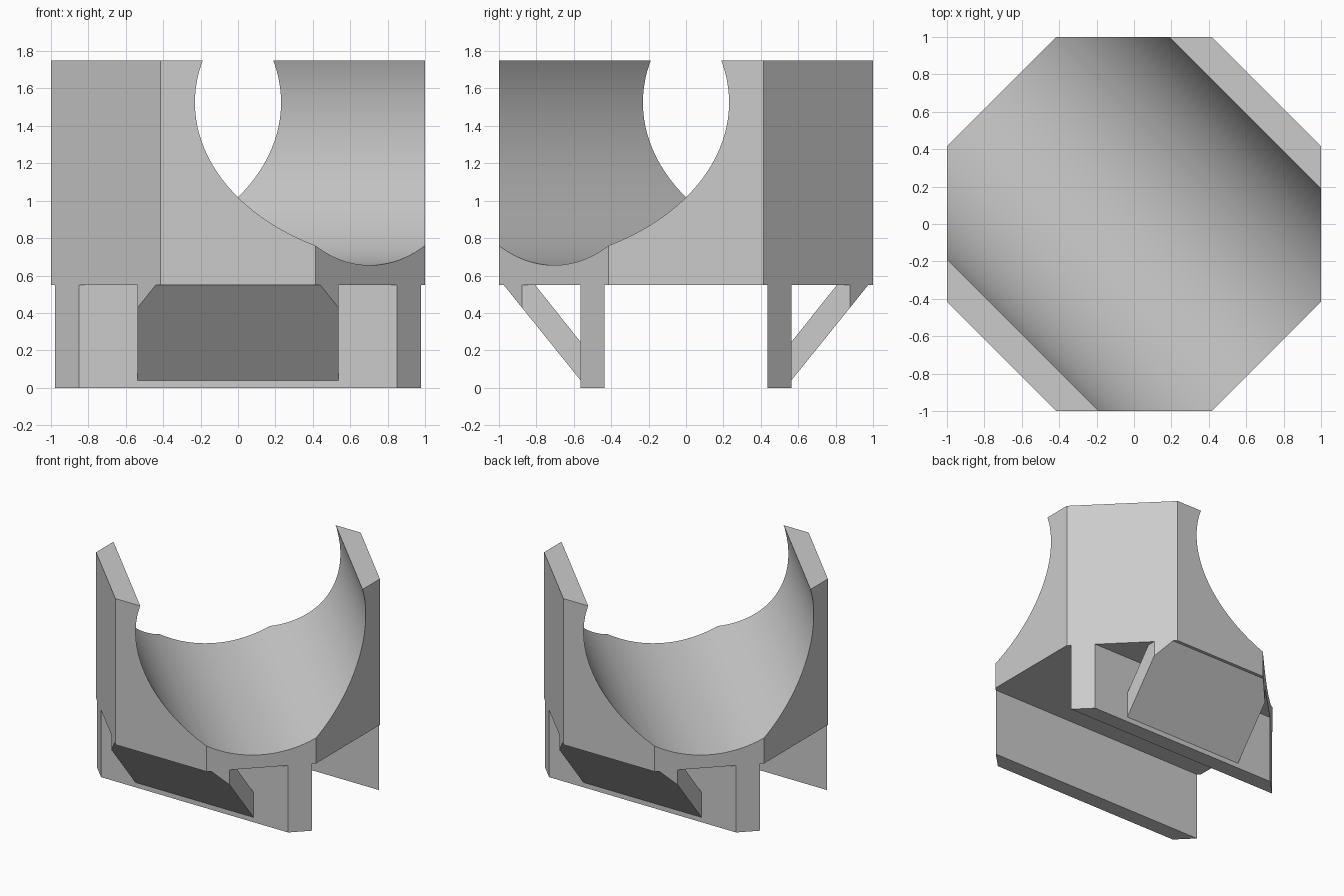
import bpy, bmesh, math
from mathutils import Vector, Matrix

cube = bpy.data.objects.get("Cube")
if cube:
    bpy.data.objects.remove(cube, do_unlink=True)

FLOOR, TOP = 0.55, 1.75          # block underside and rim
RADIUS, AXIS_Z = 0.87, 1.525     # trough
LEG_IN, LEG_OUT = 0.436, 0.564   # leg plate faces

grey = bpy.data.materials.new("plain grey")
grey.use_nodes = True
colour = (0.6, 0.6, 0.6, 1)
grey.diffuse_color = colour
grey.node_tree.nodes["Principled BSDF"].inputs["Base Color"].default_value = colour


def make_object(name, bm):
    bmesh.ops.recalc_face_normals(bm, faces=bm.faces)
    mesh = bpy.data.meshes.new(name)
    bm.to_mesh(mesh)
    bm.free()
    mesh.materials.append(grey)
    obj = bpy.data.objects.new(name, mesh)
    bpy.context.collection.objects.link(obj)
    return obj


def prism(points, depth):
    """Extrude a closed outline along the depth vector."""
    bm = bmesh.new()
    face = bm.faces.new([bm.verts.new(p) for p in points])
    ext = bmesh.ops.extrude_face_region(bm, geom=[face])
    moved = [g for g in ext["geom"] if isinstance(g, bmesh.types.BMVert)]
    bmesh.ops.translate(bm, verts=moved, vec=depth)
    bmesh.ops.recalc_face_normals(bm, faces=bm.faces)
    return bm


def clip_to_octagon(bm):
    """Trim a part on the diagonal sides of the octagon."""
    for sx in (-1, 1):
        for sy in (-1, 1):
            normal = Vector((sx, sy, 0)).normalized()
            cut = bmesh.ops.bisect_plane(
                bm, geom=bm.verts[:] + bm.edges[:] + bm.faces[:],
                plane_co=normal, plane_no=normal, clear_outer=True)
            rim = [g for g in cut["geom_cut"] if isinstance(g, bmesh.types.BMEdge)]
            if rim:
                bmesh.ops.holes_fill(bm, edges=rim, sides=0)
    return bm


def side_prism(name, profile, half_width, side):
    """Extrude a (y, z) profile across x, on the front or back side."""
    points = [(-half_width, side * y, z) for y, z in profile]
    return make_object(name, clip_to_octagon(prism(points, (2 * half_width, 0, 0))))


# Octagonal block
corner = 1 / math.cos(math.pi / 8)
angles = [math.pi / 8 + i * math.pi / 4 for i in range(8)]
outline = [(corner * math.cos(a), corner * math.sin(a), FLOOR) for a in angles]
block = make_object("cradle_block", prism(outline, (0, 0, TOP - FLOOR)))

# Diagonal round trough cut through the block
bm = bmesh.new()
turn = Matrix.Rotation(-math.pi / 4, 4, 'Z') @ Matrix.Rotation(math.pi / 2, 4, 'Y')
bmesh.ops.create_cone(bm, cap_ends=True, segments=128, radius1=RADIUS, radius2=RADIUS,
                      depth=4, matrix=Matrix.Translation((0, 0, AXIS_Z)) @ turn)
cutter = make_object("trough_cutter", bm)
cutter.hide_render = True
mod = block.modifiers.new("trough", 'BOOLEAN')
mod.operation, mod.solver, mod.object = 'DIFFERENCE', 'EXACT', cutter
bpy.context.view_layer.objects.active = block
block.select_set(True)
bpy.ops.object.modifier_apply(modifier=mod.name)
bpy.data.objects.remove(cutter, do_unlink=True)
bpy.ops.object.shade_smooth_by_angle(angle=math.radians(20))

# Leg plates and sloping braces, front and back
leg = [(LEG_IN, 0), (LEG_OUT, 0), (LEG_OUT, FLOOR), (LEG_IN, FLOOR)]
brace = [(LEG_OUT, 0.04), (0.975, FLOOR), (0.807, FLOOR), (LEG_OUT, 0.245)]
for label, side in (("front", -1), ("back", 1)):
    side_prism(label + "_leg_plate", leg, 1, side)
    side_prism(label + "_brace", brace, 0.538, side)
